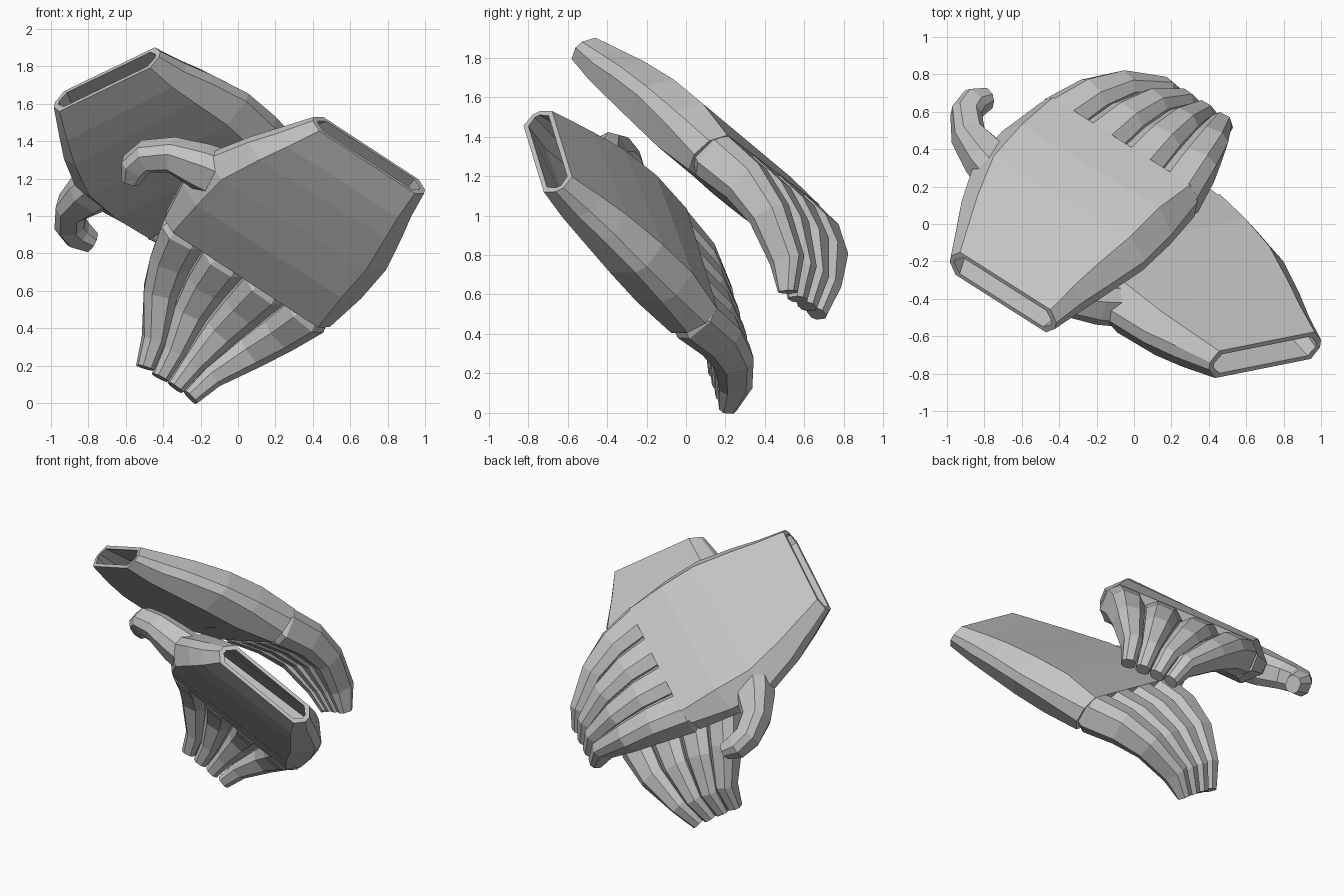
import bpy, bmesh
from mathutils import Vector, Matrix

if "Cube" in bpy.data.objects:
    bpy.data.objects.remove(bpy.data.objects["Cube"])

grey = bpy.data.materials.new("plain grey")
grey.diffuse_color = (0.55, 0.55, 0.55, 1)
grey.use_nodes = True
grey.node_tree.nodes["Principled BSDF"].inputs["Base Color"].default_value = grey.diffuse_color

# Hand space: x = towards the thumb, y = back of the hand, z = towards the fingertips
X, Y = Vector((1, 0, 0)), Vector((0, 1, 0))


def octagon(c, u, v, a, b, ca, cb):
    """Chamfered rectangle ring around c, half sizes a, b, chamfers ca, cb."""
    pts = [(a, b - cb), (a - ca, b), (-a + ca, b), (-a, b - cb),
           (-a, -b + cb), (-a + ca, -b), (a - ca, -b), (a, -b + cb)]
    return [c + u * p + v * q for p, q in pts]


def loft(name, rings, frame):
    """Skin a list of rings, cap both ends, and place it in a hand frame."""
    bm = bmesh.new()
    vs = [[bm.verts.new(p) for p in r] for r in rings]
    n = len(vs[0])
    for r, s in zip(vs, vs[1:]):
        for i in range(n):
            j = (i + 1) % n
            bm.faces.new((r[i], r[j], s[j], s[i]))
    bm.faces.new(vs[0])
    bm.faces.new(vs[-1])
    bmesh.ops.recalc_face_normals(bm, faces=bm.faces)
    me = bpy.data.meshes.new(name)
    bm.to_mesh(me)
    bm.free()
    me.materials.append(grey)
    ob = bpy.data.objects.new(name, me)
    ob.matrix_world = frame
    bpy.context.collection.objects.link(ob)


def slab(z, x0, x1, y0, y1, ca, cb, roll=0.0):
    """Palm section; roll lowers the thumb edge and lifts the other one."""
    c = Vector(((x0 + x1) / 2, (y0 + y1) / 2, z))
    return octagon(c, X - Y * roll, Y, (x1 - x0) / 2, (y1 - y0) / 2, ca, cb)


def tube(name, path, sizes, side, frame):
    """Bent digit: path points with (half width, half height) at each."""
    rings = []
    for i, (c, (a, b)) in enumerate(zip(path, sizes)):
        t = (path[min(i + 1, len(path) - 1)] - path[max(i - 1, 0)]).normalized()
        u = (side - t * side.dot(t)).normalized()
        rings.append(octagon(c, u, t.cross(u), a, b, a * 0.5, b * 0.45))
    loft(name, rings, frame)


def hand(tag, origin, w, f):
    w = Vector(w).normalized()
    f = Vector(f)
    f = (f - w * f.dot(w)).normalized()
    n = f.cross(w)
    frame = Matrix.Translation(origin) @ Matrix((w, n, f)).transposed().to_4x4()

    # Palm with hollow open cuff: inside pocket, rim, then the outer skin
    loft(tag + "_palm", [
        slab(0.50, -0.41, 0.58, -0.01, 0.20, 0.07, 0.07, 0.04),
        slab(0.25, -0.36, 0.47, -0.05, 0.135, 0.06, 0.06, 0.04),
        slab(0.00, -0.33, 0.33, -0.058, 0.058, 0.045, 0.045),
        slab(0.00, -0.36, 0.36, -0.082, 0.082, 0.05, 0.06),
        slab(0.18, -0.39, 0.465, -0.08, 0.145, 0.07, 0.08, 0.03),
        slab(0.34, -0.43, 0.56, -0.065, 0.20, 0.09, 0.10, 0.05),
        slab(0.58, -0.48, 0.67, -0.03, 0.275, 0.11, 0.12, 0.05),
        slab(0.82, -0.475, 0.68, 0.015, 0.335, 0.11, 0.12, 0.03),
        slab(1.08, -0.44, 0.63, 0.095, 0.36, 0.065, 0.08)], frame)

    # Four fingers converging towards the tips
    stations = [(1.00, 0.205, 0.265, 0.09, 0.07), (1.09, 0.230, 0.265, 0.128, 0.128),
                (1.30, 0.275, 0.236, 0.112, 0.118), (1.50, 0.268, 0.195, 0.092, 0.10),
                (1.72, 0.187, 0.125, 0.060, 0.085), (1.845, 0.088, 0.098, 0.045, 0.045)]
    for k in range(4):
        path = [Vector((0.095 - 0.01 * (z > 1.6) + (1.5 - k) * sp, y, z))
                for z, y, sp, a, b in stations]
        tube(f"{tag}_finger_{k + 1}", path, [s[3:] for s in stations], X, frame)

    # Hooked thumb
    tube(tag + "_thumb",
         [Vector(p) for p in [(0.48, 0.10, 0.62), (0.66, 0.115, 0.665), (0.82, 0.14, 0.715),
                              (0.92, 0.165, 0.82), (0.935, 0.175, 0.91), (0.905, 0.175, 0.995)]],
         [(0.12, 0.13), (0.11, 0.115), (0.09, 0.085), (0.08, 0.08), (0.075, 0.075), (0.055, 0.05)],
         Y, frame)


hand("upper_hand", (-0.70, -0.365, 1.73), (-0.78, 0.496, -0.376), (0.605, 0.459, -0.649))
hand("lower_hand", (0.70, -0.70, 1.325), (-0.825, -0.165, 0.54), (-0.55, 0.445, -0.705))
